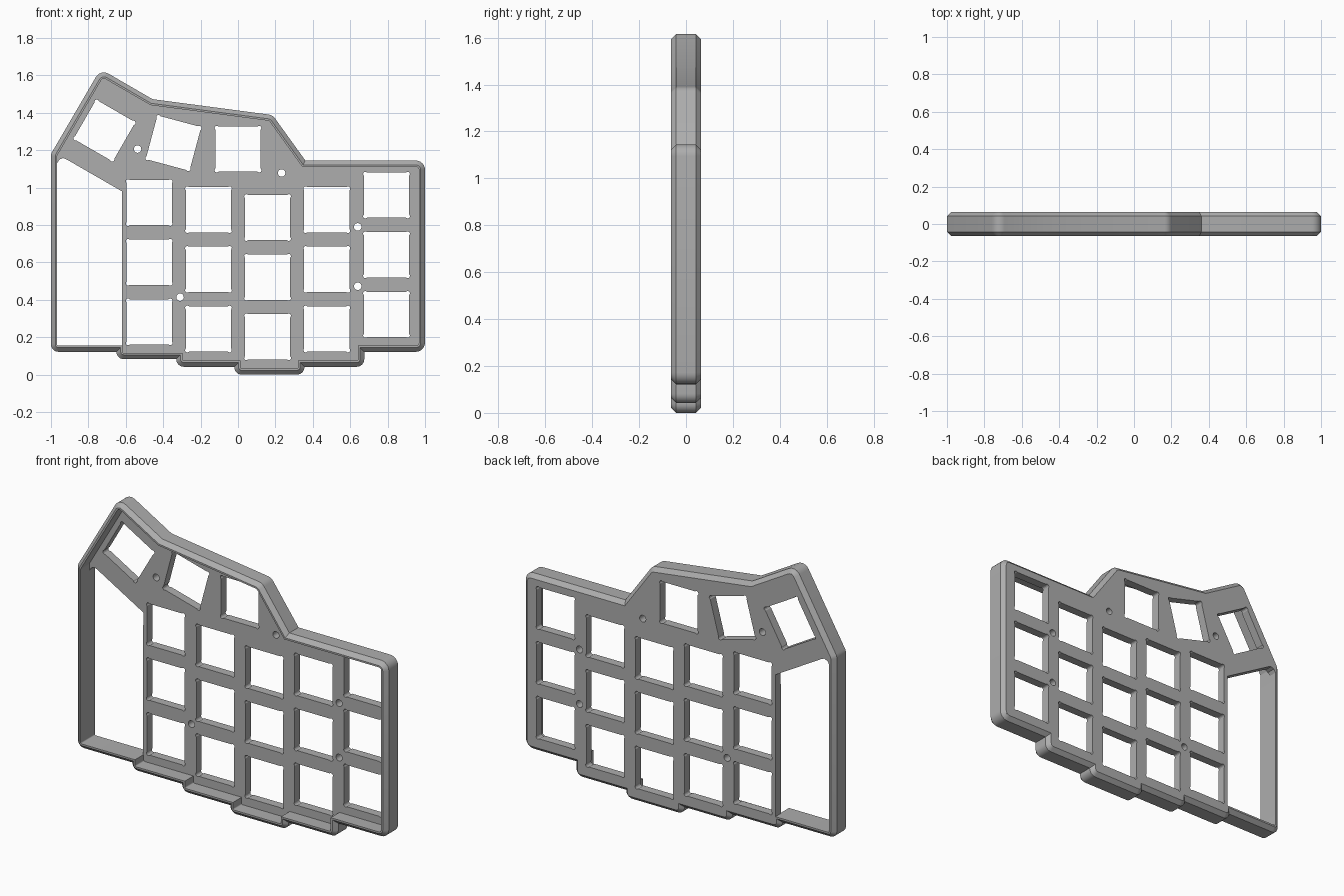
import bpy, bmesh
from math import cos, sin, tan, pi, radians
from mathutils import Vector

cube = bpy.data.objects.get("Cube")
if cube:
    bpy.data.objects.remove(cube)

HALF = 0.065          # half of the case depth
BEVEL = 0.023
WALL = 0.033
PLATE_FRONT = 0.015

grey = bpy.data.materials.new("case_grey")
grey.use_nodes = True
grey.diffuse_color = (0.42, 0.42, 0.42, 1)
grey.node_tree.nodes["Principled BSDF"].inputs["Base Color"].default_value = (0.42, 0.42, 0.42, 1)

# Case outline, clockwise from the left shoulder: x, z, corner radius
OUTLINE = [
    (-1, 1.18, .05), (-.735, 1.634, .05), (-.457, 1.473, 0), (.185, 1.388, .05),
    (.36, 1.145, 0), (1, 1.145, .05), (1, .122, .05), (.675, .122, 0),
    (.675, .042, .04), (.355, .042, 0), (.355, 0, .04), (-.02, 0, .04),
    (-.02, .042, 0), (-.33, .042, .04), (-.33, .083, 0), (-.65, .083, .04),
    (-.65, .122, 0), (-1, .122, .04),
]


def inset(d):
    """Outline corners moved inward by d along their mitres."""
    pts = [Vector(p[:2]) for p in OUTLINE]
    out = []
    for i, p in enumerate(pts):
        a = (p - pts[i - 1]).normalized()
        b = (pts[(i + 1) % len(pts)] - p).normalized()
        na, nb = Vector((a.y, -a.x)), Vector((b.y, -b.x))
        out.append(p + (na + nb) * d / (1 + na.dot(nb)))
    return out


def rounded(d, steps=6):
    """Inset outline with its outer corners filleted."""
    pts, loop = inset(d), []
    for i, p in enumerate(pts):
        r = max(OUTLINE[i][2] - d, 0.003) if OUTLINE[i][2] else 0
        if not r:
            loop.append(p)
            continue
        a = (pts[i - 1] - p).normalized()
        b = (pts[(i + 1) % len(pts)] - p).normalized()
        half = a.angle(b) / 2
        reach = min(r / tan(half), 0.98 * (pts[i - 1] - p).length,
                    0.98 * (pts[(i + 1) % len(pts)] - p).length)
        r = reach * tan(half)
        centre = p + (a + b).normalized() * r / sin(half)
        u, v = p + a * reach - centre, p + b * reach - centre
        sweep = pi - 2 * half
        for k in range(steps + 1):
            t = k / steps
            loop.append(centre + (u * sin((1 - t) * sweep) + v * sin(t * sweep)) / sin(sweep))
    return loop


def finish(obj):
    obj.data.materials.clear()
    obj.data.materials.append(grey)
    bpy.ops.object.select_all(action='DESELECT')
    obj.select_set(True)
    bpy.context.view_layer.objects.active = obj
    bpy.ops.object.shade_smooth_by_angle(angle=radians(30))


# Rim: a bevelled wall section swept round the outline
section = [(BEVEL, -HALF), (0, BEVEL - HALF), (0, HALF - BEVEL),
           (BEVEL, HALF), (WALL, HALF), (WALL, -HALF)]
bm = bmesh.new()
rings = [[bm.verts.new((p.x, y, p.y)) for p in rounded(d)] for d, y in section]
for k, ring in enumerate(rings):
    prev = rings[k - 1]
    for i in range(len(ring)):
        bm.faces.new((prev[i - 1], prev[i], ring[i], ring[i - 1]))
bmesh.ops.recalc_face_normals(bm, faces=bm.faces)
mesh = bpy.data.meshes.new("case_rim")
bm.to_mesh(mesh)
bm.free()
rim = bpy.data.objects.new("case_rim", mesh)
bpy.context.collection.objects.link(rim)
finish(rim)


def key_hole(x, z, turn=0):
    """Square cutout with a small round relief in each corner."""
    size, back, r = 0.121, 0.008, 0.012
    pts = []
    for q in range(4):
        for k in range(7):
            ang = radians(-48 + 31 * k)
            px, pz = size - back + r * cos(ang), size - back + r * sin(ang)
            w = q * pi / 2 + radians(turn)
            pts.append((x + px * cos(w) - pz * sin(w), z + px * sin(w) + pz * cos(w)))
    return pts


def screw_hole(x, z, r=0.02, n=20):
    return [(x + r * cos(2 * pi * k / n), z + r * sin(2 * pi * k / n)) for k in range(n)]


# Plate border: inside the rim, leaving the tall bay on the left open
border = [tuple(p) for p in inset(WALL - 0.004)[:-2]]
border += [(-.62, .98), (-.915, 1.15), (-.935, 1.158), (-.955, 1.15), (-.971, 1.125)]
loops = [border]

# Key columns of three, then the three turned keys along the top
for x, top in [(-.475, .92), (-.158, .882), (.158, .84), (.475, .882), (.794, .96)]:
    loops += [key_hole(x, top - .319 * row) for row in range(3)]
loops += [key_hole(0, 1.206), key_hole(-.345, 1.238, -15), key_hole(-.714, 1.305, -30)]
loops += [screw_hole(x, z) for x, z in
          [(-.537, 1.206), (.233, 1.078), (.64, .79), (.64, .473), (-.31, .414)]]

# Key plate: filled flat curve, extruded and stood upright
curve = bpy.data.curves.new("key_plate", 'CURVE')
curve.dimensions = '2D'
curve.fill_mode = 'BOTH'
curve.extrude = (HALF - PLATE_FRONT) / 2
for pts in loops:
    spline = curve.splines.new('POLY')
    spline.points.add(len(pts) - 1)
    for point, (x, z) in zip(spline.points, pts):
        point.co = (x, z, 0, 1)
    spline.use_cyclic_u = True
temp = bpy.data.objects.new("plate_curve", curve)
bpy.context.collection.objects.link(temp)
graph = bpy.context.evaluated_depsgraph_get()
mesh = bpy.data.meshes.new_from_object(temp.evaluated_get(graph))
bpy.data.objects.remove(temp)
for v in mesh.vertices:
    x, z, depth = v.co
    v.co = (x, (HALF + PLATE_FRONT) / 2 - depth, z)
bm = bmesh.new()
bm.from_mesh(mesh)
bmesh.ops.remove_doubles(bm, verts=bm.verts, dist=0.0001)
bmesh.ops.recalc_face_normals(bm, faces=bm.faces)
bm.to_mesh(mesh)
bm.free()
mesh.name = "key_plate"
plate = bpy.data.objects.new("key_plate", mesh)
bpy.context.collection.objects.link(plate)
finish(plate)
